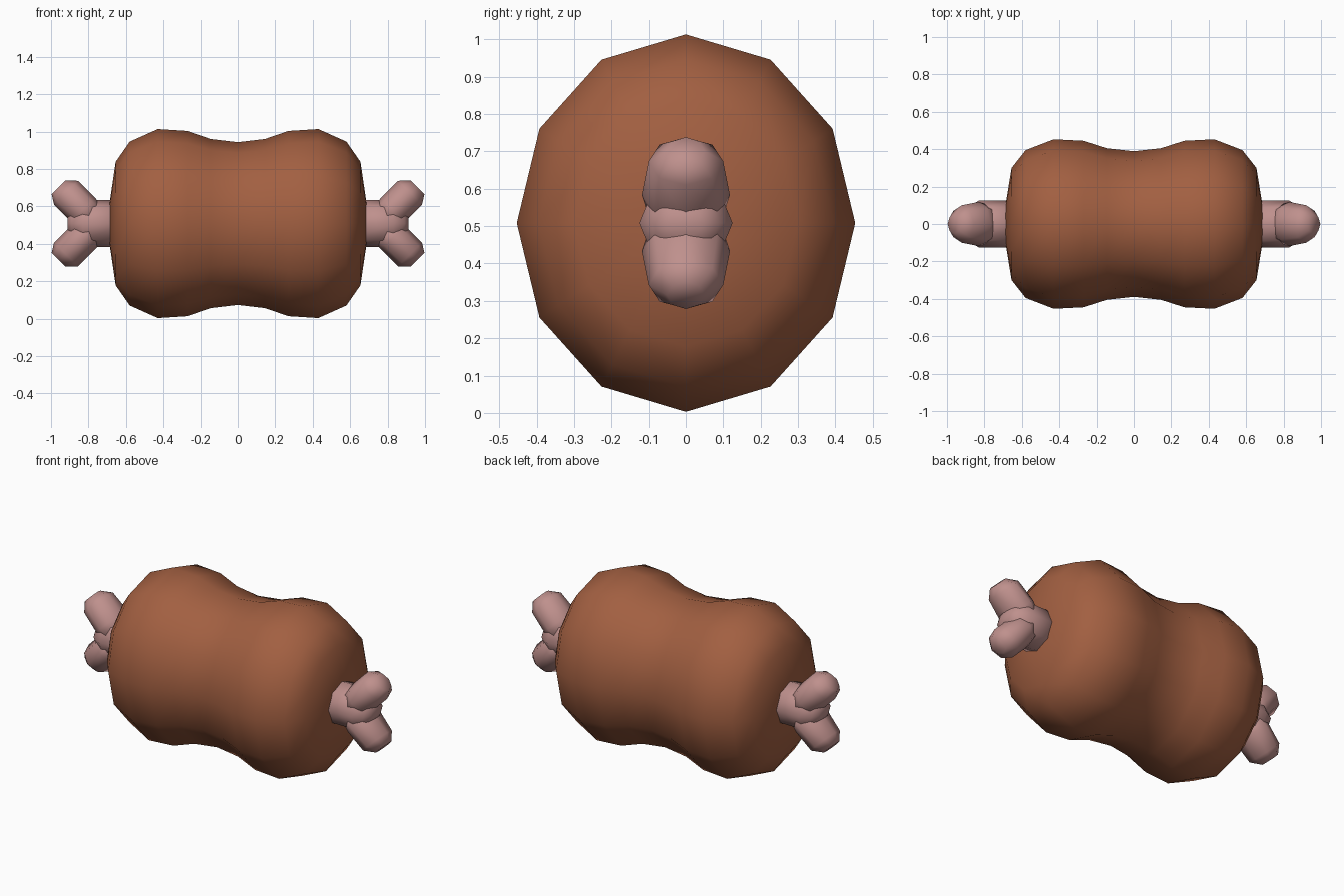
import bpy, bmesh, math
from mathutils import Vector

if "Cube" in bpy.data.objects:
    bpy.data.objects.remove(bpy.data.objects["Cube"])

ZC = 0.508  # height of the long axis


def material(name, rgb):
    m = bpy.data.materials.new(name)
    m.diffuse_color = (*rgb, 1)
    m.use_nodes = True
    m.node_tree.nodes["Principled BSDF"].inputs["Base Color"].default_value = m.diffuse_color
    return m


def loft(bm, rings, sides, direction):
    """Skin elliptical rings (centre, y radius, in-plane radius) set square to a direction in the xz plane."""
    d = Vector(direction).normalized()
    up = Vector((-d.z, 0, d.x))
    loops = []
    for centre, ry, rp in rings:
        loop = []
        for i in range(sides):
            a = 2 * math.pi * i / sides
            loop.append(bm.verts.new(Vector(centre) + up * rp * math.cos(a)
                                     + Vector((0, ry * math.sin(a), 0))))
        loops.append(loop)
    for a, b in zip(loops, loops[1:]):
        for i in range(sides):
            j = (i + 1) % sides
            bm.faces.new((a[i], a[j], b[j], b[i]))
    bm.faces.new(loops[0])
    bm.faces.new(loops[-1])


def finish(bm, name, mat):
    bmesh.ops.recalc_face_normals(bm, faces=bm.faces)
    me = bpy.data.meshes.new(name)
    bm.to_mesh(me)
    bm.free()
    me.materials.append(mat)
    for p in me.polygons:
        p.use_smooth = True
    ob = bpy.data.objects.new(name, me)
    bpy.context.collection.objects.link(ob)
    return ob


meat_mat = material("roast brown", (0.36, 0.115, 0.053))
bone_mat = material("bone pink", (0.52, 0.28, 0.265))

# Meat: pinched barrel, 12 sides, mirrored about x = 0
half = [(0.145, 0.405, 0.452), (0.27, 0.445, 0.495), (0.43, 0.453, 0.505),
        (0.58, 0.395, 0.438), (0.655, 0.30, 0.33), (0.686, 0.11, 0.12)]
profile = [(-x, a, b) for x, a, b in reversed(half)] + [(0, 0.389, 0.435)] + half
bm = bmesh.new()
loft(bm, [((x, 0, ZC), ry, rz) for x, ry, rz in profile], 12, (1, 0, 0))
finish(bm, "meat", meat_mat)

# Bone ends: short shaft plus two diagonal knuckles
for side, label in ((1, "right"), (-1, "left")):
    bm = bmesh.new()
    shaft = [(0.60, 0.125, 0.125), (0.83, 0.125, 0.125), (0.89, 0.09, 0.07), (0.912, 0.05, 0.035)]
    loft(bm, [((side * x, 0, ZC), ry, rz) for x, ry, rz in shaft], 8, (side, 0, 0))
    for v in (1, -1):
        knuckle = [(0.775, 0.02, 0.10, 0.088), (0.83, 0.075, 0.118, 0.09),
                   (0.92, 0.165, 0.10, 0.09), (0.96, 0.193, 0.05, 0.052)]
        loft(bm, [((side * x, 0, ZC + v * z), ry, rp) for x, z, ry, rp in knuckle],
             8, (side, 0, v))
    finish(bm, "bone_" + label, bone_mat)
